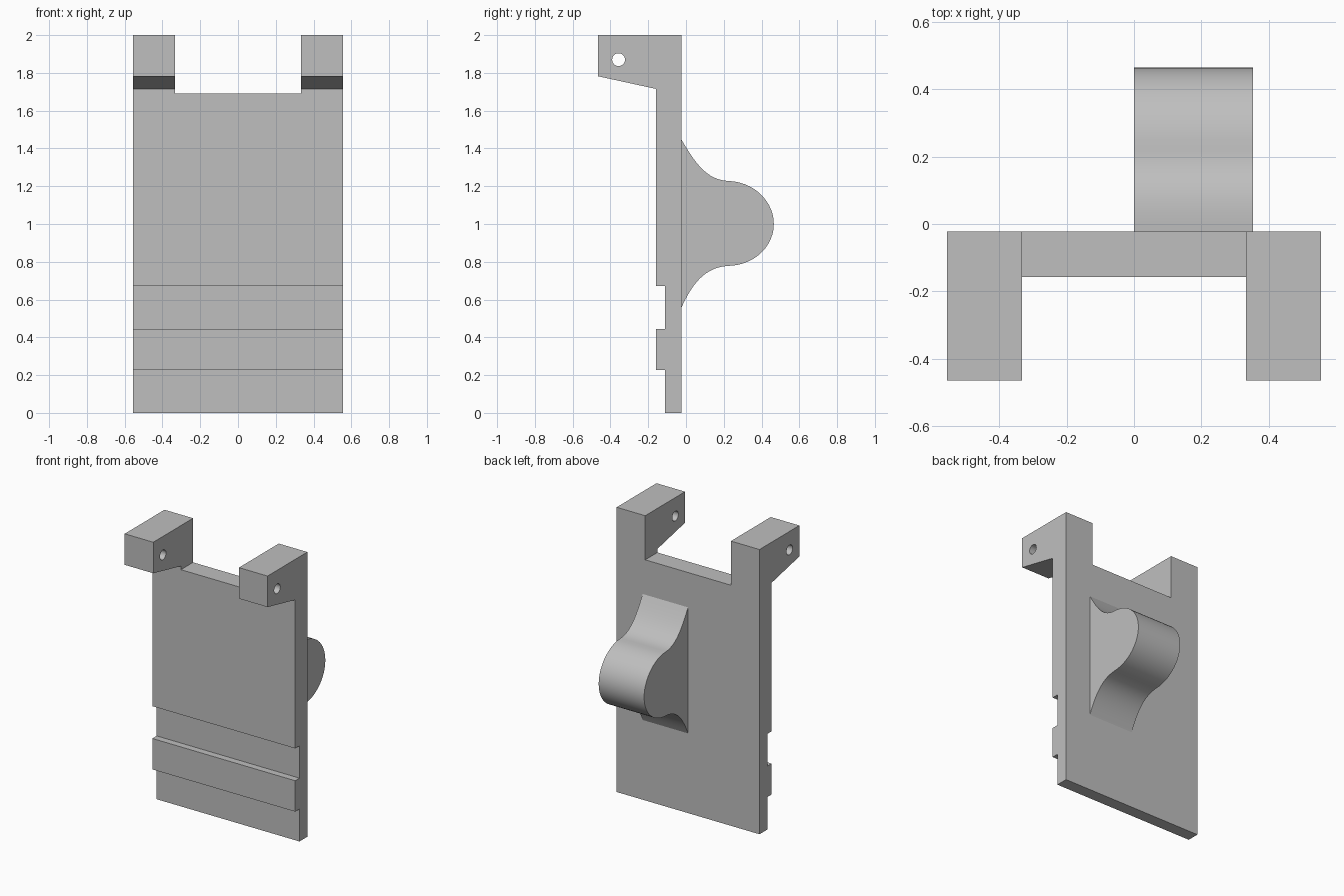
import bpy
import bmesh
import math
from mathutils import Vector
from mathutils.geometry import interpolate_bezier

cube = bpy.data.objects.get("Cube")
if cube:
    bpy.data.objects.remove(cube, do_unlink=True)

HALF_WIDTH = 0.555
BACK = -0.023

grey = bpy.data.materials.new("plain grey")
grey.use_nodes = True
GREY = (0.52, 0.52, 0.52, 1)
grey.diffuse_color = GREY
grey.node_tree.nodes["Principled BSDF"].inputs["Base Color"].default_value = GREY


def extrude_profile(name, profile, x0, x1):
    """Extrude a side profile of (y, z) points along x."""
    bm = bmesh.new()
    face = bm.faces.new([bm.verts.new((x0, y, z)) for y, z in profile])
    moved = bmesh.ops.extrude_face_region(bm, geom=[face])["geom"]
    verts = [v for v in moved if isinstance(v, bmesh.types.BMVert)]
    bmesh.ops.translate(bm, vec=(x1 - x0, 0, 0), verts=verts)
    bmesh.ops.recalc_face_normals(bm, faces=bm.faces)
    mesh = bpy.data.meshes.new(name)
    bm.to_mesh(mesh)
    bm.free()
    mesh.materials.append(grey)
    obj = bpy.data.objects.new(name, mesh)
    bpy.context.collection.objects.link(obj)
    return obj


def cut(target, cutter):
    """Subtract a hidden cutter from the target."""
    cutter.hide_render = True
    cutter.hide_set(True)
    cutter.display_type = 'WIRE'
    mod = target.modifiers.new(cutter.name, 'BOOLEAN')
    mod.operation = 'DIFFERENCE'
    mod.solver = 'EXACT'
    mod.object = cutter
    bpy.context.view_layer.objects.active = target
    bpy.ops.object.modifier_apply(modifier=mod.name)
    bpy.data.objects.remove(cutter, do_unlink=True)


# Plate with front grooves and overhanging ears
FRONT, GROOVE, EAR = -0.158, -0.11, -0.465
plate = extrude_profile("back_plate", [
    (BACK, 0), (BACK, 2), (EAR, 2), (EAR, 1.782), (FRONT, 1.715),
    (FRONT, 0.672), (GROOVE, 0.672), (GROOVE, 0.445), (FRONT, 0.445),
    (FRONT, 0.228), (GROOVE, 0.228), (GROOVE, 0)], -HALF_WIDTH, HALF_WIDTH)

# Gap between the two ears
cut(plate, extrude_profile("ear_gap_cutter", [
    (-1, 1.69), (1, 1.69), (1, 3), (-1, 3)], -0.333, 0.333))

# Pin hole through both ears
RADIUS = 0.034
ring = [(-0.357 + RADIUS * math.cos(i * math.tau / 24),
         1.87 + RADIUS * math.sin(i * math.tau / 24)) for i in range(24)]
cut(plate, extrude_profile("pin_hole_cutter", ring, -1, 1))

# Curved knob on the back, flared at the root and round at the tip
curves = [
    [(BACK, 1.445), (0.05, 1.32), (0.11, 1.235), (0.22, 1.228)],
    [(0.22, 1.228), (0.36, 1.225), (0.465, 1.12), (0.465, 1)],
    [(0.465, 1), (0.465, 0.88), (0.36, 0.78), (0.22, 0.778)],
    [(0.22, 0.778), (0.11, 0.77), (0.04, 0.7), (BACK, 0.56)],
]
outline = []
for curve in curves:
    points = interpolate_bezier(*[Vector(p) for p in curve], 14)
    outline += [(p[0], p[1]) for p in points[:-1]]
outline.append(curves[-1][-1])
knob = extrude_profile("rear_knob", outline, 0, 0.353)

# Smooth the curved surfaces, keeping edges sharp
for obj in (plate, knob):
    bpy.ops.object.select_all(action='DESELECT')
    obj.select_set(True)
    bpy.context.view_layer.objects.active = obj
    bpy.ops.object.shade_smooth_by_angle(angle=math.radians(30))
